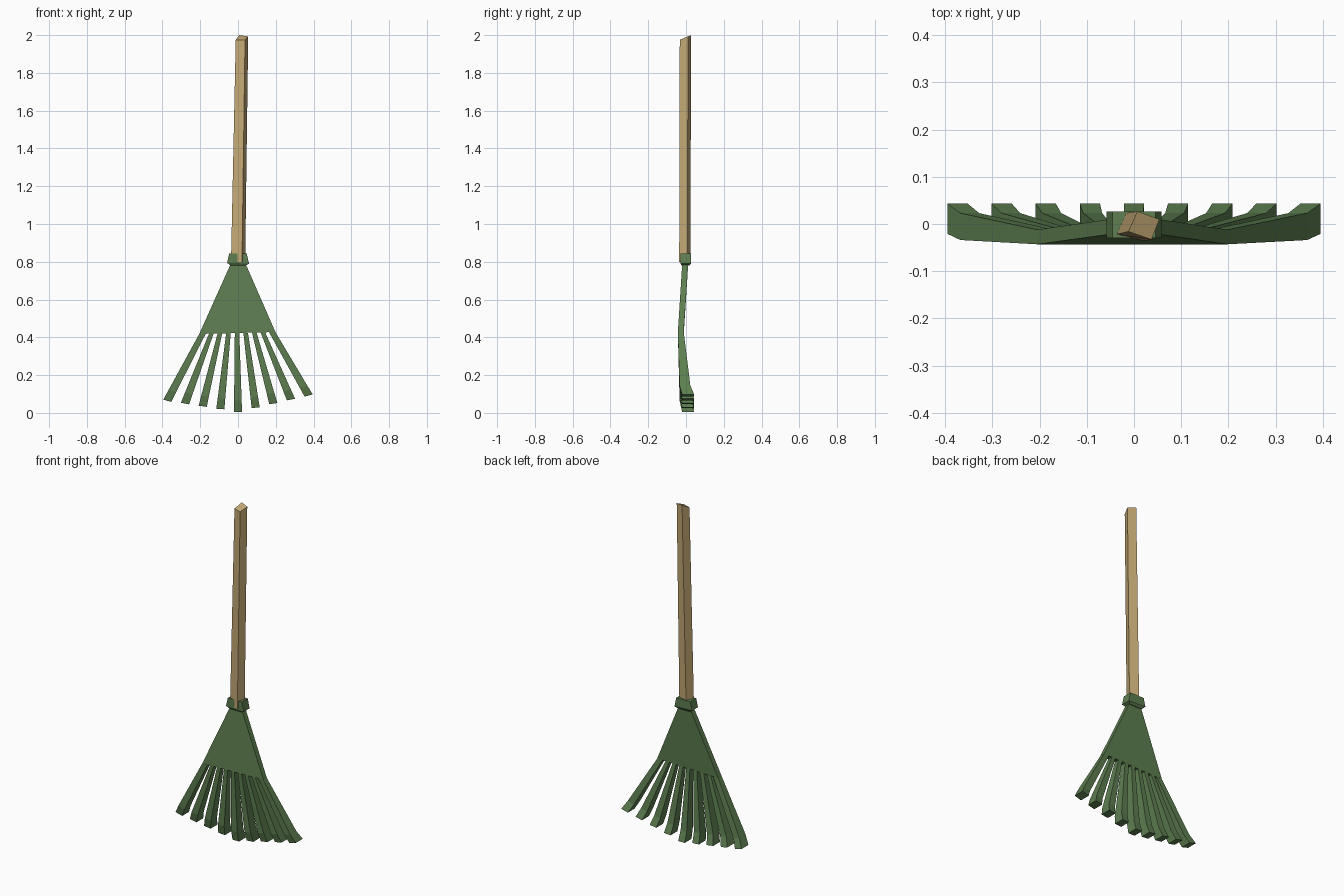
import bpy, bmesh

if "Cube" in bpy.data.objects:
    bpy.data.objects.remove(bpy.data.objects["Cube"])


def material(name, color):
    m = bpy.data.materials.new(name)
    m.diffuse_color = (*color, 1)
    m.use_nodes = True
    m.node_tree.nodes["Principled BSDF"].inputs["Base Color"].default_value = m.diffuse_color
    return m


wood = material("wood", (0.56, 0.40, 0.18))
green = material("green", (0.11, 0.21, 0.08))


def loft(name, rings, mat):
    """Closed solid through a list of rings with equal corner counts."""
    bm = bmesh.new()
    rows = [[bm.verts.new(p) for p in ring] for ring in rings]
    n = len(rows[0])
    for a, b in zip(rows, rows[1:]):
        for i in range(n):
            j = (i + 1) % n
            bm.faces.new((a[i], a[j], b[j], b[i]))
    bm.faces.new(rows[0])
    bm.faces.new(rows[-1])
    bmesh.ops.recalc_face_normals(bm, faces=bm.faces)
    me = bpy.data.meshes.new(name)
    bm.to_mesh(me)
    bm.free()
    me.materials.append(mat)
    ob = bpy.data.objects.new(name, me)
    bpy.context.collection.objects.link(ob)
    return ob


def rect(x0, x1, y0, y1, z0, z1):
    """Four-corner ring, z0 on the left side and z1 on the right."""
    return [(x0, y0, z0), (x1, y0, z1), (x1, y1, z1), (x0, y1, z0)]


# Handle: twisted, slightly leaning square pole with a slanted top
loft("handle", [
    [(-0.037, -0.022, 0.80), (0.021, -0.036, 0.80), (0.038, 0.008, 0.80), (-0.017, 0.023, 0.80)],
    [(-0.012, -0.016, 1.975), (0.037, -0.033, 1.975), (0.054, 0.01, 1.993), (0.007, 0.027, 2.0)],
], wood)

# Collar: tapered block with a small bevel under it
loft("collar", [
    rect(-0.038, 0.040, -0.022, 0.016, 0.780, 0.780),
    rect(-0.058, 0.058, -0.030, 0.026, 0.795, 0.790),
    rect(-0.046, 0.046, -0.030, 0.026, 0.845, 0.845),
], green)

# Fan plate
loft("fan_plate", [
    rect(-0.205, 0.198, -0.043, -0.012, 0.418, 0.428),
    rect(-0.038, 0.040, -0.020, 0.012, 0.790, 0.790),
], green)

# Tines: spread out from the plate, thicken and hook backwards at the tip
for i in range(-4, 5):
    top_x, top_w = 0.0455 * i - 0.005, 0.012
    if abs(i) == 4:
        top_w = 0.017
        top_x = -0.188 if i < 0 else 0.181
    tip_x, tip_w = 0.0935 * i, 0.0215
    tip_z = 0.006 + (0.0215 * i if i > 0 else -0.0145 * i)
    slant = 0.0015 * i
    e = 0.86
    el_x = top_x + (tip_x - top_x) * e
    el_z = 0.425 + (tip_z - 0.425) * e
    top_z = 0.423 + 0.0012 * i
    loft(f"tine_{i + 5}", [
        rect(top_x - top_w, top_x + top_w, -0.043, -0.012, top_z, top_z),
        rect(el_x - 0.020, el_x + 0.020, -0.034, 0.023, el_z - slant, el_z + slant),
        rect(tip_x - tip_w, tip_x + tip_w, -0.021, 0.043, tip_z - slant, tip_z + slant),
    ], green)
